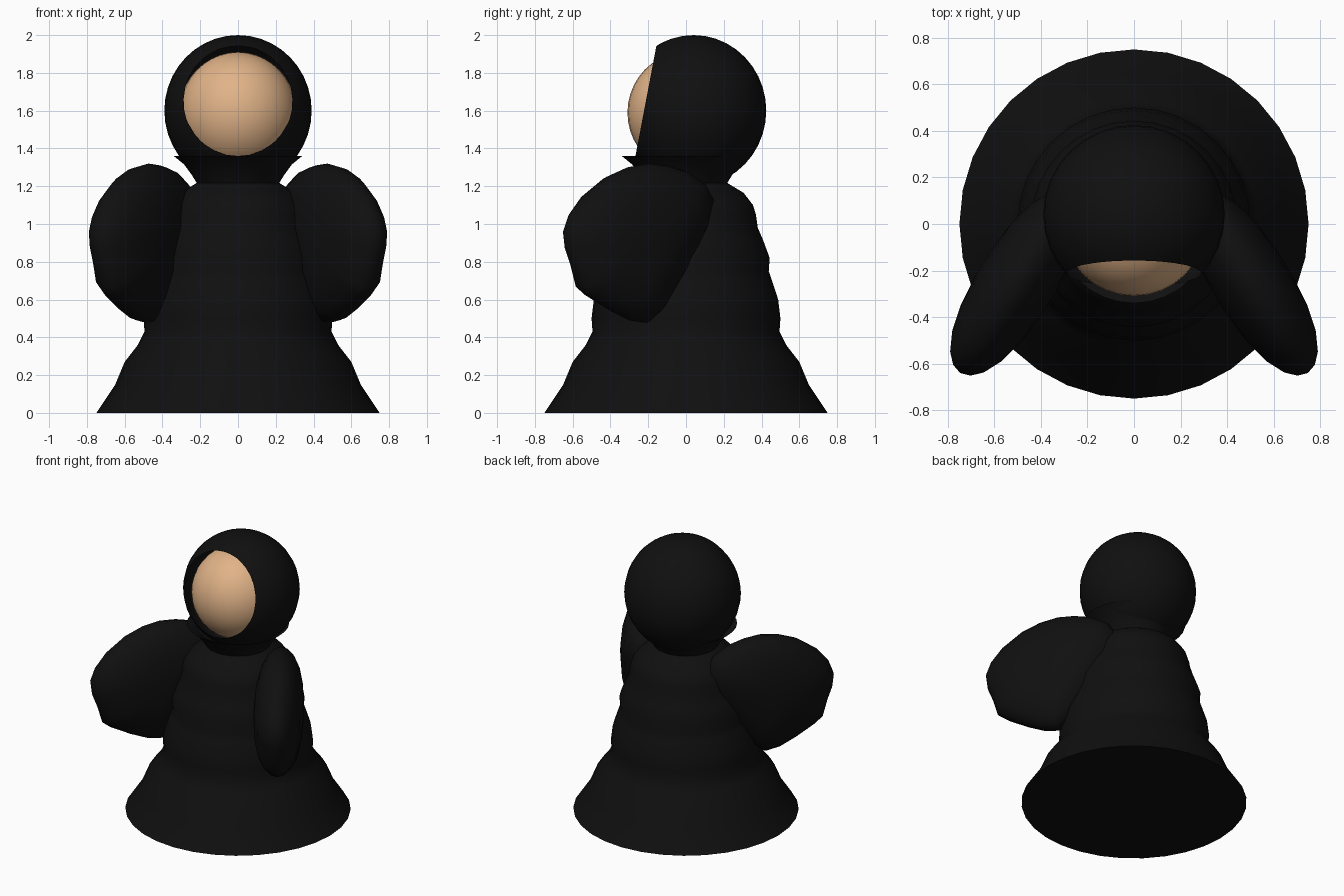
import bpy, bmesh, math
from mathutils import Vector

if "Cube" in bpy.data.objects:
    bpy.data.objects.remove(bpy.data.objects["Cube"])


def material(name, rgb):
    m = bpy.data.materials.new(name)
    m.diffuse_color = (*rgb, 1)
    m.use_nodes = True
    m.node_tree.nodes["Principled BSDF"].inputs["Base Color"].default_value = m.diffuse_color
    return m


BLACK = material("black cloth", (0.005, 0.005, 0.005))
SKIN = material("skin", (0.75, 0.45, 0.245))


def finish(name, bm, mat, angle=60):
    bmesh.ops.recalc_face_normals(bm, faces=bm.faces)
    me = bpy.data.meshes.new(name)
    bm.to_mesh(me)
    bm.free()
    me.materials.append(mat)
    ob = bpy.data.objects.new(name, me)
    bpy.context.collection.objects.link(ob)
    bpy.ops.object.select_all(action='DESELECT')
    ob.select_set(True)
    bpy.context.view_layer.objects.active = ob
    bpy.ops.object.shade_smooth_by_angle(angle=math.radians(angle))
    return ob


def bridge(bm, a, b):
    n = len(a)
    for i in range(n):
        bm.faces.new((a[i], a[(i + 1) % n], b[(i + 1) % n], b[i]))


def lathe(name, profile, mat, sides=32):
    bm = bmesh.new()
    rings = []
    for r, z in profile:
        rings.append([bm.verts.new((r * math.cos(2 * math.pi * i / sides),
                                    r * math.sin(2 * math.pi * i / sides), z))
                      for i in range(sides)])
    for a, b in zip(rings, rings[1:]):
        bridge(bm, a, b)
    bm.faces.new(rings[0])
    bm.faces.new(rings[-1])
    return finish(name, bm, mat)


def ball(bm, centre, size):
    bmesh.ops.create_uvsphere(bm, u_segments=32, v_segments=20, radius=1)
    for v in bm.verts:
        v.co = Vector(c + s * k for c, s, k in zip(centre, size, v.co))


# Robe: flared skirt, lumpy torso, sloping shoulders
lathe("robe", [(0.75, 0), (0.65, 0.15), (0.60, 0.27), (0.53, 0.36), (0.495, 0.43),
               (0.5, 0.5), (0.488, 0.6), (0.455, 0.7), (0.438, 0.75), (0.443, 0.82),
               (0.41, 0.91), (0.38, 0.98), (0.37, 1.05), (0.355, 1.1), (0.305, 1.165),
               (0.23, 1.21), (0.2, 1.23)], BLACK)

# Collar: flared thin ring under the chin
lathe("collar", [(0.20, 1.18), (0.22, 1.22), (0.245, 1.26), (0.285, 1.315), (0.34, 1.36),
                 (0.27, 1.325), (0.2, 1.25)], BLACK)

# Face
bm = bmesh.new()
ball(bm, (0, 0, 1.59), (0.31, 0.31, 0.32))
finish("face", bm, SKIN)

# Hood: sphere sliced open at the front
bm = bmesh.new()
ball(bm, (0, 0.04, 1.6), (0.39, 0.385, 0.4))
bmesh.ops.bisect_plane(bm, geom=bm.verts[:] + bm.edges[:] + bm.faces[:],
                       plane_co=(0, -0.222, 1.6), plane_no=(0, 1, -0.19), clear_inner=True)
finish("hood", bm, BLACK)

# Sleeves: puffy lens shapes swept forward; outline given in side view (y, z)
OUTLINE = [(-0.2, 1.32), (-0.31, 1.3), (-0.42, 1.25), (-0.54, 1.15), (-0.61, 1.05),
           (-0.64, 0.96), (-0.63, 0.87), (-0.6, 0.78), (-0.57, 0.66), (-0.52, 0.615),
           (-0.4, 0.54), (-0.3, 0.49), (-0.21, 0.475), (-0.13, 0.55), (-0.04, 0.7),
           (0.05, 0.86), (0.11, 1.0), (0.135, 1.13), (0.09, 1.22), (0, 1.28), (-0.1, 1.31)]
MID = Vector((-0.25, 0.93))
NORMAL = Vector((0.85, 0.527, 0))


def sleeve(name, side):
    bm = bmesh.new()
    rings = []
    for s in (-0.15, -0.45, -0.7, -0.88, -0.97, 1, 0.97, 0.88, 0.7, 0.45, 0.15):
        t = 0.165 * math.sqrt(max(0, 1 - abs(s) ** 2.4)) * math.copysign(1, s)
        ring = []
        for p in OUTLINE:
            y, z = MID + (Vector(p) - MID) * abs(s)
            co = Vector((0.35 - 0.62 * y, y, z)) + NORMAL * t
            ring.append(bm.verts.new((co.x * side, co.y, co.z)))
        rings.append(ring)
    for a, b in zip(rings, rings[1:]):
        bridge(bm, a, b)
    bm.faces.new(rings[0])
    bm.faces.new(rings[-1])
    finish(name, bm, BLACK, 80)


sleeve("sleeve_right", 1)
sleeve("sleeve_left", -1)
